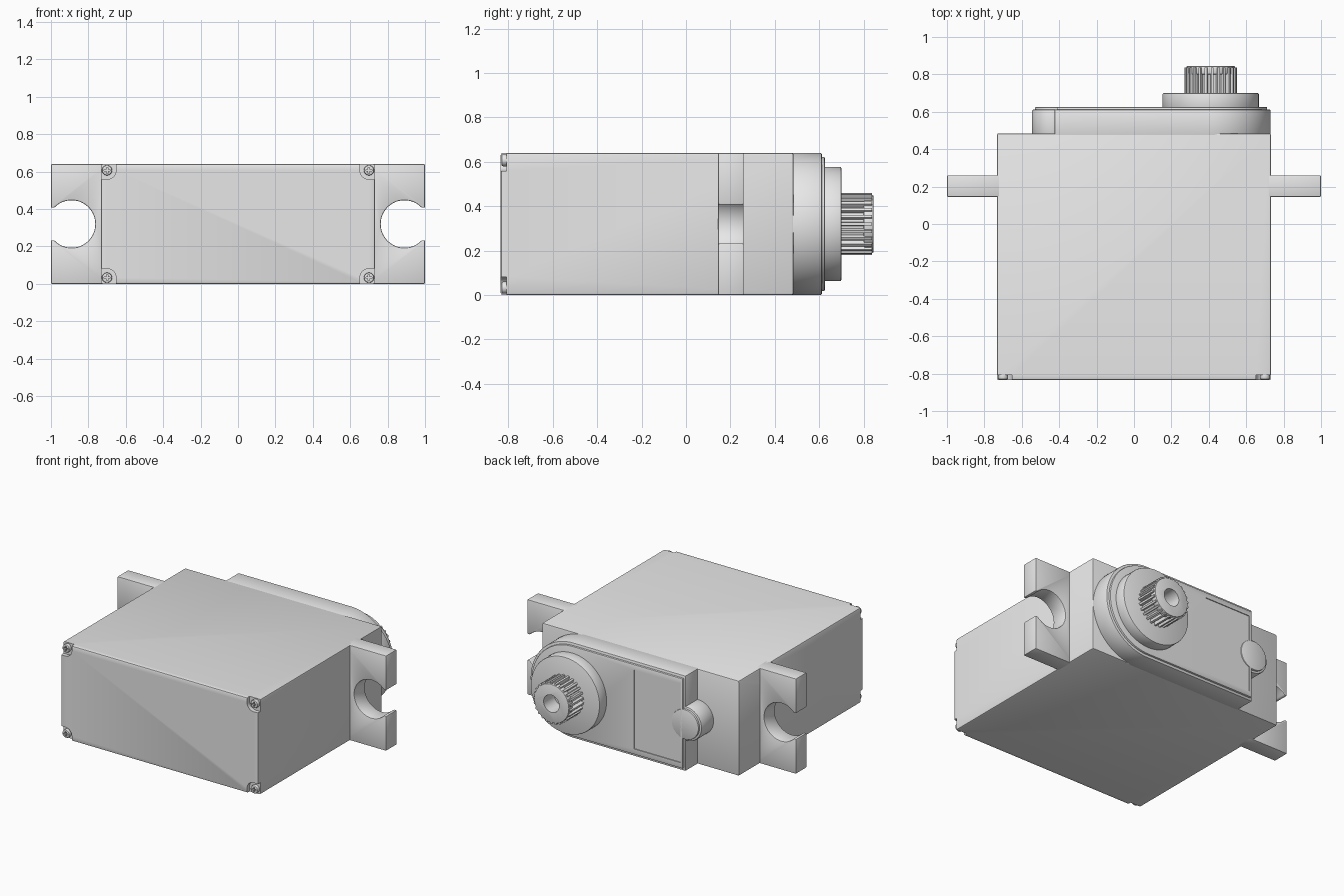
import bpy
import bmesh
from math import sin, cos, pi, radians, sqrt, asin

old = bpy.data.objects.get("Cube")
if old:
    bpy.data.objects.remove(old, do_unlink=True)

grey = bpy.data.materials.new("plain grey")
grey.use_nodes = True
grey.diffuse_color = (0.8, 0.8, 0.8, 1)
grey.node_tree.nodes["Principled BSDF"].inputs["Base Color"].default_value = (0.8, 0.8, 0.8, 1)

TOP, MID = 0.64, 0.32      # case height and its middle
SHAFT = 0.41               # x of the output shaft


def arc(cx, cz, r, a0, a1, n):
    """Points of an arc in the x-z plane."""
    return [(cx + r * cos(a0 + (a1 - a0) * i / n), cz + r * sin(a0 + (a1 - a0) * i / n))
            for i in range(n + 1)]


def circle(cx, cz, r, n=48):
    return arc(cx, cz, r, 0, 2 * pi, n)[:-1]


def rect(x0, x1, z0, z1):
    return [(x0, z0), (x1, z0), (x1, z1), (x0, z1)]


def prism(name, outline, y0, y1, bevel=0.0):
    """Extrude an x-z outline from y0 to y1, with rounded sharp edges."""
    bm = bmesh.new()
    face = bm.faces.new([bm.verts.new((x, y0, z)) for x, z in outline])
    new = bmesh.ops.extrude_face_region(bm, geom=[face])["geom"]
    bmesh.ops.translate(bm, vec=(0, y1 - y0, 0),
                        verts=[v for v in new if isinstance(v, bmesh.types.BMVert)])
    bmesh.ops.recalc_face_normals(bm, faces=bm.faces)
    if bevel:
        bm.normal_update()
        edges = [e for e in bm.edges if e.calc_face_angle(0) > radians(30)]
        bmesh.ops.bevel(bm, geom=edges, offset=bevel, segments=2, profile=0.5,
                        affect='EDGES', clamp_overlap=True)
    mesh = bpy.data.meshes.new(name)
    bm.to_mesh(mesh)
    bm.free()
    mesh.materials.append(grey)
    ob = bpy.data.objects.new(name, mesh)
    bpy.context.collection.objects.link(ob)
    return ob


def cut(ob, cutters):
    """Subtract the cutters from a part, then delete them."""
    for c in cutters:
        mod = ob.modifiers.new("cut", 'BOOLEAN')
        mod.operation = 'DIFFERENCE'
        mod.solver = 'EXACT'
        mod.object = c
    bpy.context.view_layer.update()
    graph = bpy.context.evaluated_depsgraph_get()
    mesh = bpy.data.meshes.new_from_object(ob.evaluated_get(graph))
    ob.modifiers.clear()
    ob.data = mesh
    for c in cutters:
        bpy.data.objects.remove(c, do_unlink=True)


parts = []
corners = [(sx, sz) for sx in (-1, 1) for sz in (-1, 1)]

# Main case with a screw pocket at each front corner
case = prism("case", rect(-0.733, 0.733, 0, TOP), -0.835, 0.485, 0.01)
pockets = []
for sx, sz in corners:
    cx, cz = sx * 0.7, MID + sz * 0.287
    outline = arc(0, 0, 0.048, pi / 2, 3 * pi / 2, 12)
    # Rounded inner corner, open towards the outside of the case
    outline = arc(0, 0, 0.048, pi, 3 * pi / 2, 12) + [(0.1, -0.048), (0.1, 0.1), (-0.048, 0.1)]
    pockets.append(prism("pocket_cutter", [(cx + sx * x, cz + sz * z) for x, z in outline],
                         -0.9, -0.808))
cut(case, pockets)
parts.append(case)

# Corner screws with cross recesses
for i, (sx, sz) in enumerate(corners):
    cx, cz = sx * 0.7, MID + sz * 0.287
    screw = prism(f"corner_screw_{i + 1}", circle(cx, cz, 0.027, 24), -0.831, -0.8, 0.006)
    a, b = 0.016, 0.004
    cross = [(-a, -b), (-b, -b), (-b, -a), (b, -a), (b, -b), (a, -b),
             (a, b), (b, b), (b, a), (-b, a), (-b, b), (-a, b)]
    cut(screw, [prism("cross_cutter", [(cx + x, cz + z) for x, z in cross], -0.86, -0.818)])
    parts.append(screw)

# Mounting ears with keyhole openings
R, SLOT, HOLE_X = 0.127, 0.087, 0.89
a = asin(SLOT / R)
neck = HOLE_X + sqrt(R * R - SLOT * SLOT)
for side, s in (("left", 1), ("right", -1)):
    outline = [(0.7, 0), (1, 0), (1, MID - SLOT), (neck, MID - SLOT)]
    outline += arc(HOLE_X, MID, R, -a, a - 2 * pi, 40)[1:-1]
    outline += [(neck, MID + SLOT), (1, MID + SLOT), (1, TOP), (0.7, TOP)]
    parts.append(prism(f"{side}_mounting_ear", [(s * x, z) for x, z in outline],
                       0.145, 0.26, 0.006))

# Raised gearbox, rounded around the shaft
gearbox = [(-0.425, TOP), (-0.425, 0)] + arc(SHAFT, MID, MID, -pi / 2, pi / 2, 48)
parts.append(prism("gearbox", gearbox, 0.47, 0.612, 0.006))

# Gearbox lid with a shallow recessed panel
lid = [(-0.412, TOP - 0.018), (-0.412, 0.018)] + arc(SHAFT, MID, MID - 0.018, -pi / 2, pi / 2, 48)
lid = prism("gearbox_lid", lid, 0.60, 0.625, 0.004)
cut(lid, [prism("panel_cutter", rect(-0.395, -0.05, 0.055, 0.585), 0.619, 0.7)])
parts.append(lid)

# Round gear pin housing at the end of the gearbox
parts.append(prism("pin_housing", circle(-0.43, MID, 0.115), 0.47, 0.612, 0.008))
parts.append(prism("pin_cap", circle(-0.43, MID, 0.1), 0.60, 0.625, 0.004))

# Shaft collar
parts.append(prism("shaft_collar", circle(SHAFT, MID, 0.257, 64), 0.61, 0.70, 0.006))

# Splined output shaft with a screw hole
TEETH = 25
spline = []
for i in range(TEETH):
    for step, r in ((-0.3, 0.118), (-0.18, 0.14), (0.18, 0.14), (0.3, 0.118)):
        t = 2 * pi * (i + step) / TEETH
        spline.append((SHAFT + r * cos(t), MID + r * sin(t)))
shaft = prism("output_shaft", spline, 0.69, 0.838)
hole = prism("hole_cutter", circle(SHAFT, MID, 0.058, 32), 0.73, 0.9)
cut(shaft, [hole])
parts.append(shaft)
# Rounded tip
tip = prism("shaft_tip", circle(SHAFT, MID, 0.13), 0.80, 0.845, 0.006)
cut(tip, [prism("hole_cutter", circle(SHAFT, MID, 0.058, 32), 0.73, 0.9)])
parts.append(tip)

# Smooth shading with sharp edges kept
bpy.ops.object.select_all(action='DESELECT')
for ob in parts:
    ob.select_set(True)
bpy.context.view_layer.objects.active = case
bpy.ops.object.shade_smooth_by_angle(angle=radians(35))
